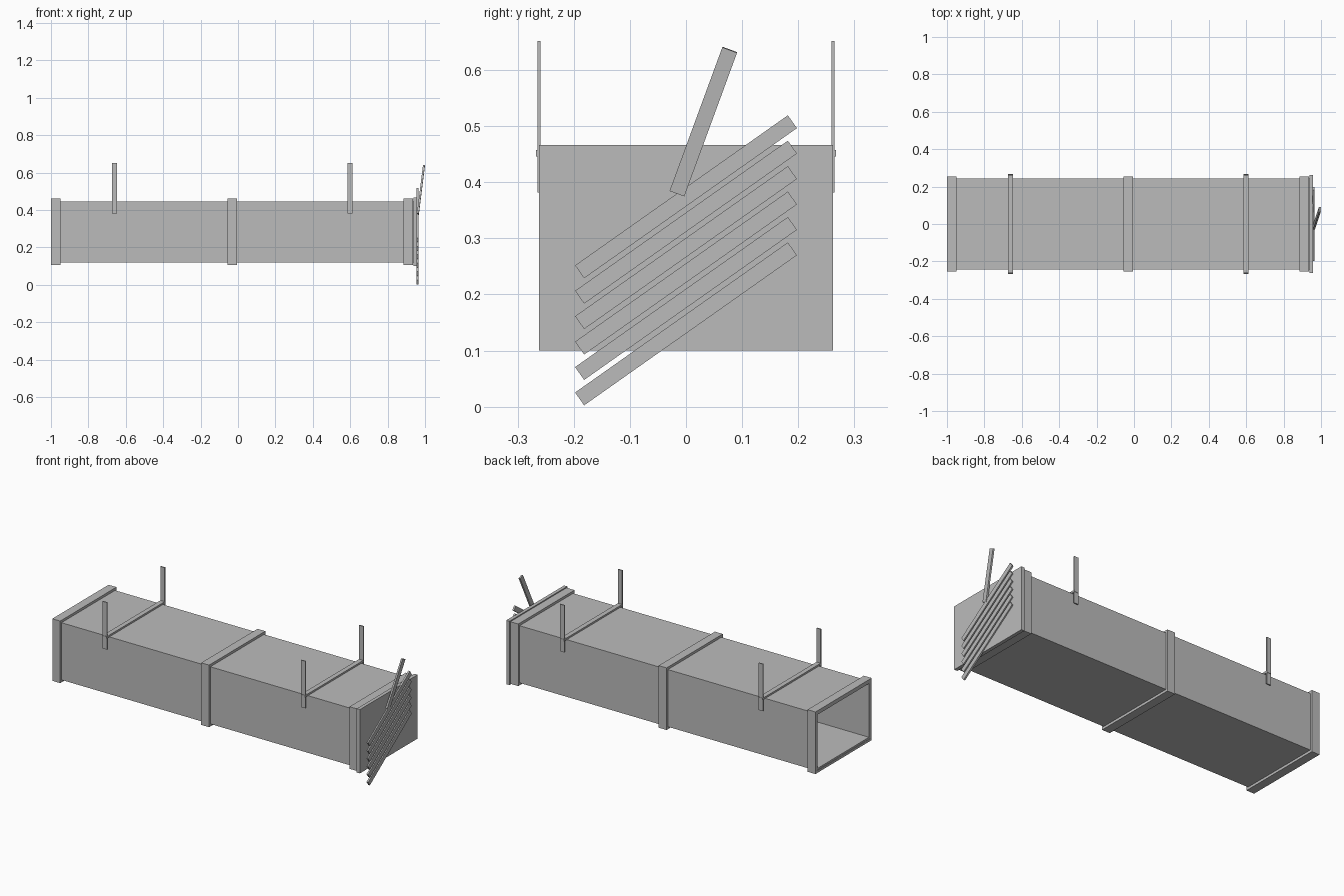
import bpy, bmesh, math
from mathutils import Matrix, Vector

if "Cube" in bpy.data.objects:
    bpy.data.objects.remove(bpy.data.objects["Cube"])

steel = bpy.data.materials.new("galvanised_grey")
steel.use_nodes = True
GREY = (0.5, 0.5, 0.5, 1)
steel.diffuse_color = GREY
steel.node_tree.nodes["Principled BSDF"].inputs["Base Color"].default_value = GREY

MID_Z = 0.283          # height of the duct axis
HALF_Y, HALF_Z = 0.243, 0.164


def finish(name, bm):
    bmesh.ops.recalc_face_normals(bm, faces=bm.faces)
    mesh = bpy.data.meshes.new(name)
    bm.to_mesh(mesh)
    bm.free()
    mesh.materials.append(steel)
    obj = bpy.data.objects.new(name, mesh)
    bpy.context.collection.objects.link(obj)
    return obj


def box(name, size, centre, rotation=Matrix()):
    bm = bmesh.new()
    matrix = Matrix.Translation(centre) @ rotation @ Matrix.Diagonal((*size, 1))
    bmesh.ops.create_cube(bm, size=1, matrix=matrix)
    return finish(name, bm)


def frame(name, x0, x1, half_y, half_z, wall):
    """Rectangular tube along x, open at both ends."""
    bm = bmesh.new()

    def loop(x, inset):
        y, z = half_y - inset, half_z - inset
        return [bm.verts.new((x, sy * y, MID_Z + sz * z))
                for sy, sz in ((-1, -1), (1, -1), (1, 1), (-1, 1))]

    loops = [loop(x0, 0), loop(x1, 0), loop(x1, wall), loop(x0, wall)]
    for a, b in zip(loops, loops[1:] + loops[:1]):
        for i in range(4):
            j = (i + 1) % 4
            bm.faces.new((a[i], a[j], b[j], b[i]))
    return finish(name, bm)


# Duct body with its three joint flanges
frame("duct_body", -0.998, 0.937, HALF_Y, HALF_Z, 0.01)
for name, x0 in (("open_end", -1.0), ("middle", -0.055), ("damper_end", 0.886)):
    frame(name + "_flange", x0, x0 + 0.05, HALF_Y + 0.012, HALF_Z + 0.014, 0.014)

# Plate closing the damper end
box("end_plate", (0.02, 0.524, 0.366), (0.947, 0, MID_Z))

# Slanted louvre slats
tilt = Matrix.Rotation(math.radians(35.2), 4, "X")
for i in range(6):
    box(f"louvre_slat_{i + 1}", (0.01, 0.464, 0.028),
        (0.959, 0, 0.1475 + i * 0.0453), tilt)

# Leaning control lever
base, tip = Vector((0.962, -0.016, 0.38)), Vector((0.994, 0.078, 0.636))
axis = (tip - base).normalized()
side = axis.cross(Vector((1, 0, 0))).normalized()
lean = Matrix((side.cross(axis), side, axis)).transposed().to_4x4()
box("control_lever", (0.01, 0.028, (tip - base).length), (base + tip) / 2, lean)

# Hanger straps and the cross bars joining them
for place, x in (("rear", -0.66), ("damper", 0.6)):
    for label, s in (("left", 1), ("right", -1)):
        box(f"{place}_hanger_strap_{label}", (0.027, 0.006, 0.27),
            (x, s * 0.262, 0.517))
    box(f"{place}_hanger_cross_bar", (0.027, 0.535, 0.011), (x, 0, 0.4515))
